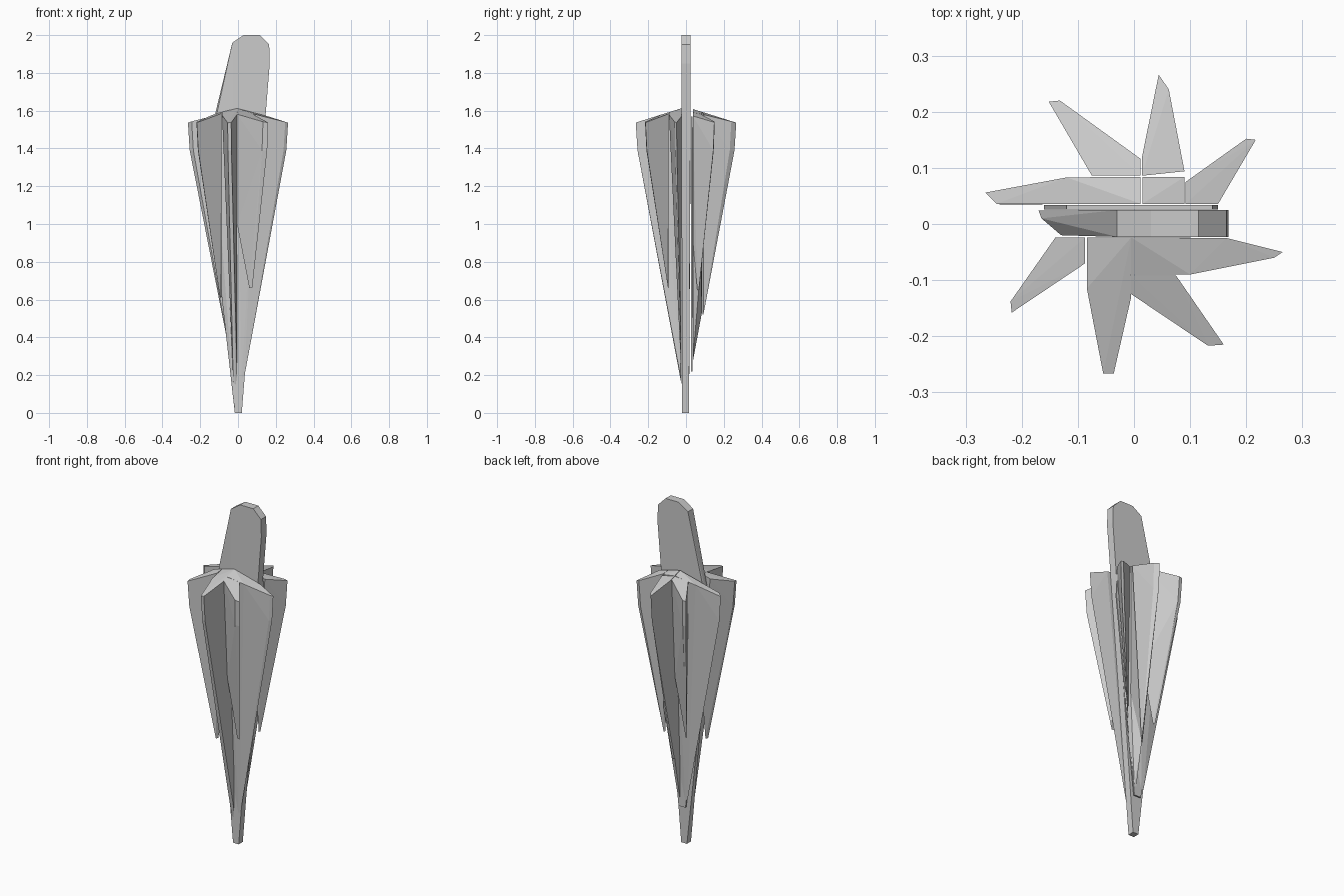
import bpy, bmesh, math


def hull(name, pts):
    """Flat-faced convex piece around a handful of points."""
    bm = bmesh.new()
    for p in pts:
        bm.verts.new(p)
    res = bmesh.ops.convex_hull(bm, input=bm.verts[:])
    junk = {g for g in res["geom_interior"] + res["geom_unused"]
            if isinstance(g, bmesh.types.BMVert)}
    bmesh.ops.delete(bm, geom=list(junk), context='VERTS')
    bmesh.ops.dissolve_limit(bm, angle_limit=math.radians(1),
                             verts=bm.verts[:], edges=bm.edges[:])
    bmesh.ops.recalc_face_normals(bm, faces=bm.faces[:])
    me = bpy.data.meshes.new(name)
    bm.to_mesh(me)
    bm.free()
    ob = bpy.data.objects.new(name, me)
    bpy.context.collection.objects.link(ob)
    return ob


def crown(x, y):
    """Height of the shallow cone closing the top of the folds."""
    return 1.62 - 0.31 * math.hypot(x, y)


def fold(name, tips, base, low):
    """Pleat: outer tips, inner outline at the crown, and low points."""
    pts = [(x, y, crown(x, y)) for x, y in tips + base]
    pts += [(x * 0.965, y * 0.965, 1.39) for x, y in tips]
    return hull(name, pts + low)


# central slab: handle at the top running down to the point
slab = [(-0.03, 1.96), (0.03, 2.0), (0.115, 2.0), (0.165, 1.95),
        (0.168, 1.85), (0.02, 0.0), (-0.017, 0.0)]
hull("handle_slab",
     [(x, y, z) for x, z in slab[:5] for y in (-0.023, 0.025)]
     + [(x, y, z) for x, z in slab[5:] for y in (-0.022, 0.016)]
     + [(-0.17, 0.024, 1.36), (-0.165, 0.01, 1.4), (-0.13, -0.02, 1.5)])

# thin layer behind the slab
hull("back_layer",
     [(x, y, z) for y in (0.026, 0.034)
      for x, z in ((-0.12, 1.57), (-0.16, 1.36), (0.14, 1.57),
                   (0.15, 1.4), (-0.02, 0.22), (0.025, 0.22))])

# front folds
fold("fold_front_right_side", [(0.265, -0.05), (0.25, -0.06)],
     [(-0.005, -0.024), (0.165, -0.025), (-0.005, -0.09), (0.1, -0.09)],
     [(0.02, -0.024, 0.18), (0.035, -0.024, 0.2), (-0.005, -0.024, 0.3)])
fold("fold_front_right", [(0.16, -0.215), (0.132, -0.217)],
     [(-0.005, -0.092), (-0.005, -0.125), (0.075, -0.092)],
     [(0.06, -0.092, 0.66), (0.075, -0.095, 0.66), (-0.005, -0.092, 1.0)])
fold("fold_front", [(-0.036, -0.266), (-0.055, -0.266)],
     [(-0.084, -0.024), (-0.005, -0.024), (-0.005, -0.13), (-0.084, -0.115)],
     [(-0.012, -0.024, 0.15), (-0.025, -0.024, 0.16), (-0.005, -0.03, 0.2)])
fold("fold_front_left", [(-0.218, -0.158), (-0.22, -0.138)],
     [(-0.14, -0.024), (-0.087, -0.024), (-0.087, -0.07)],
     [(-0.088, -0.055, 0.61), (-0.095, -0.07, 0.61), (-0.087, -0.024, 0.9)])

# back folds
fold("fold_back_left_side", [(-0.265, 0.056), (-0.245, 0.036)],
     [(0.012, 0.036), (0.012, 0.084), (-0.12, 0.083)],
     [(-0.035, 0.036, 0.27), (-0.02, 0.036, 0.27), (0.012, 0.036, 0.4)])
fold("fold_back_left", [(-0.152, 0.218), (-0.132, 0.22)],
     [(0.012, 0.086), (0.012, 0.116), (-0.075, 0.086)],
     [(-0.06, 0.087, 0.66), (-0.07, 0.092, 0.67), (0.012, 0.086, 1.0)])
fold("fold_back", [(0.044, 0.266), (0.062, 0.24)],
     [(0.014, 0.086), (0.014, 0.118), (0.09, 0.094)],
     [(0.015, 0.087, 0.52), (0.025, 0.092, 0.52)])
fold("fold_back_right", [(0.217, 0.15), (0.2, 0.152)],
     [(0.092, 0.036), (0.092, 0.075), (0.15, 0.036)],
     [(0.093, 0.06, 0.65), (0.098, 0.068, 0.65), (0.093, 0.037, 0.9)])

# inner core block joining the back folds
hull("back_core",
     [(x, y, crown(x, y)) for x in (0.015, 0.09) for y in (0.036, 0.084)]
     + [(0.015, 0.036, 0.27), (0.028, 0.036, 0.28), (0.016, 0.084, 0.53),
        (0.09, 0.036, 0.75), (0.09, 0.08, 0.8)])
